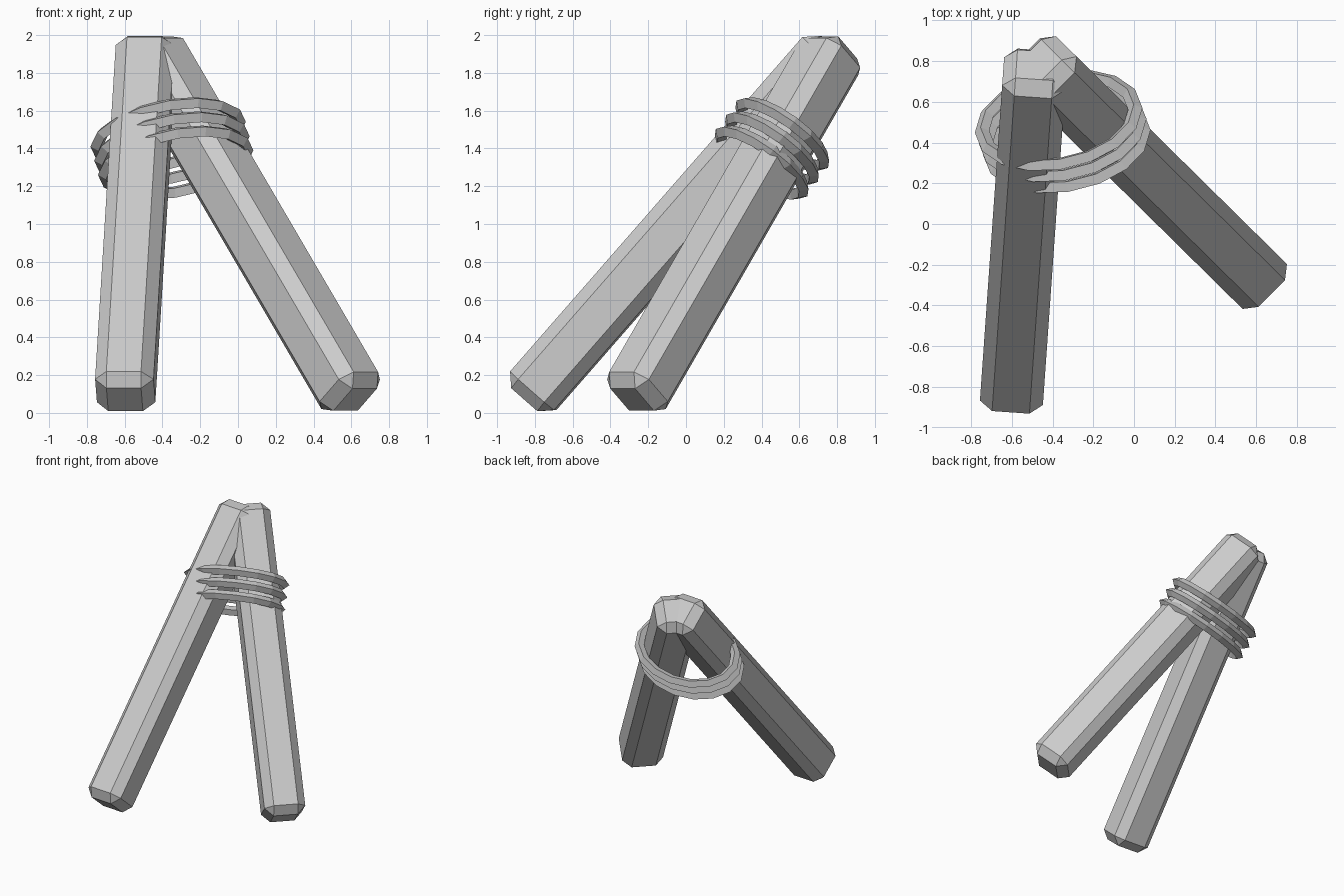
import bpy, bmesh, math
from mathutils import Vector, Matrix

if "Cube" in bpy.data.objects:
    bpy.data.objects.remove(bpy.data.objects["Cube"])

grey = bpy.data.materials.new("plain_grey")
grey.diffuse_color = (0.6, 0.6, 0.6, 1)
grey.use_nodes = True
grey.node_tree.nodes["Principled BSDF"].inputs["Base Color"].default_value = grey.diffuse_color


def finish(name, bm):
    bmesh.ops.recalc_face_normals(bm, faces=bm.faces)
    me = bpy.data.meshes.new(name)
    bm.to_mesh(me)
    bm.free()
    me.materials.append(grey)
    ob = bpy.data.objects.new(name, me)
    bpy.context.scene.collection.objects.link(ob)
    return ob


def beam(name, bottom, top, width=0.31, bevel=0.063):
    """Square beam with chamfered edges, one cross-section side kept level."""
    a, b = Vector(bottom), Vector(top)
    d = (b - a).normalized()
    side = d.cross(Vector((0, 0, 1))).normalized()
    up = side.cross(d)
    rot = Matrix((side, d, up)).transposed().to_4x4()
    bm = bmesh.new()
    bmesh.ops.create_cube(bm, size=1)
    bmesh.ops.scale(bm, vec=(width, (b - a).length, width), verts=bm.verts)
    bmesh.ops.bevel(bm, geom=bm.edges[:], offset=bevel, segments=1,
                    affect='EDGES', profile=0.5)
    bmesh.ops.transform(bm, matrix=Matrix.Translation((a + b) / 2) @ rot, verts=bm.verts)
    return finish(name, bm)


def rope_ring(name, centre, u, v, n, ru, rv, half=0.036, segs=16):
    """Oval ring with a diamond cross-section."""
    bm = bmesh.new()
    loops = []
    for i in range(segs):
        t = 2 * math.pi * i / segs
        p = centre + u * (ru * math.cos(t)) + v * (rv * math.sin(t))
        out = (u * (math.cos(t) / ru) + v * (math.sin(t) / rv)).normalized()
        loops.append([bm.verts.new(p + o * half) for o in (out, n, -out, -n)])
    for i in range(segs):
        p, q = loops[i], loops[(i + 1) % segs]
        for j in range(4):
            k = (j + 1) % 4
            bm.faces.new((p[j], p[k], q[k], q[j]))
    return finish(name, bm)


# Two leaning beams meeting at the top
beam("left_beam", (-0.60, -0.85, 0.07), (-0.485, 0.78, 1.935))
beam("right_beam", (0.62, -0.285, 0.07), (-0.47, 0.79, 1.935))

# Three lashing rings stacked across the beams
n = Vector((-0.21, 0.574, 0.79)).normalized()
u = Vector((1, 0.15, 0.16))
u = (u - n * u.dot(n)).normalized()
v = n.cross(u)
mid = Vector((-0.35, 0.455, 1.40))
for i, label in enumerate(("lower", "middle", "upper")):
    rope_ring(label + "_rope_ring", mid + n * (0.095 * (i - 1)), u, v, n, 0.385, 0.265)
